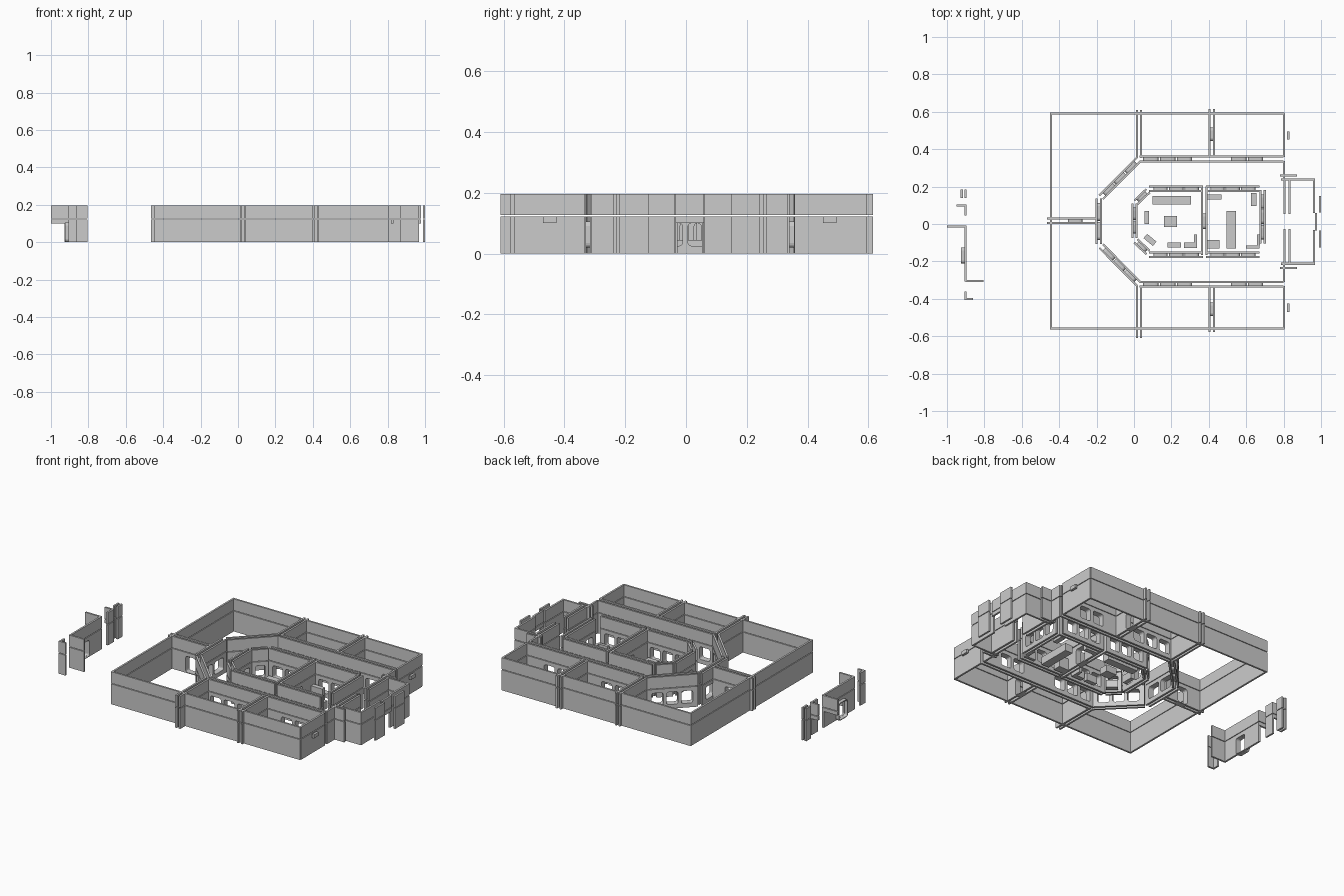
import bpy, bmesh, math
from mathutils import Matrix, Vector

if "Cube" in bpy.data.objects:
    bpy.data.objects.remove(bpy.data.objects["Cube"])

T = 0.011                      # skin thickness
LOW, SPLIT, MID, TOP = 0.0, 0.122, 0.126, 0.195
C = 0.0125                     # plan mirror line


def rounded(x0, x1, z0, z1, r):
    pts = []
    for cx, cz, a in ((x1 - r, z1 - r, 0), (x0 + r, z1 - r, 90),
                      (x0 + r, z0 + r, 180), (x1 - r, z0 + r, 270)):
        for k in range(4):
            t = math.radians(a + 30 * k)
            pts.append((cx + r * math.cos(t), cz + r * math.sin(t)))
    return pts


def sheet(name, p0, p1, loops, thick):
    """Filled 2D outline with holes, stood upright along p0-p1."""
    cu = bpy.data.curves.new(name, 'CURVE')
    cu.dimensions, cu.fill_mode, cu.extrude = '2D', 'BOTH', thick / 2
    for pts in loops:
        sp = cu.splines.new('POLY')
        sp.points.add(len(pts) - 1)
        for p, (x, z) in zip(sp.points, pts):
            p.co = (x, z, 0, 1)
        sp.use_cyclic_u = True
    tmp = bpy.data.objects.new(name + "_tmp", cu)
    bpy.context.collection.objects.link(tmp)
    dg = bpy.context.evaluated_depsgraph_get()
    me = bpy.data.meshes.new_from_object(tmp.evaluated_get(dg))
    bpy.data.objects.remove(tmp)
    d = Vector(p1) - Vector(p0)
    me.transform(Matrix.Translation((p0[0], p0[1], 0))
                 @ Matrix.Rotation(math.atan2(d.y, d.x), 4, 'Z')
                 @ Matrix.Rotation(math.pi / 2, 4, 'X'))
    bm = bmesh.new()
    bm.from_mesh(me)
    bmesh.ops.remove_doubles(bm, verts=bm.verts, dist=1e-5)
    bmesh.ops.recalc_face_normals(bm, faces=bm.faces)
    for f in bm.faces:
        f.smooth = False
    bm.to_mesh(me)
    bm.free()
    bpy.context.collection.objects.link(bpy.data.objects.new(name, me))


def panel(name, p0, p1, z0, z1, holes=()):
    L = (Vector(p1) - Vector(p0)).length
    loops = [[(0, z0), (L, z0), (L, z1), (0, z1)]]
    loops += [rounded(c - w / 2, c + w / 2, a, b, 0.012) for c, w, a, b in holes]
    sheet(name, p0, p1, loops, T)


def wall(name, p0, p1, holes=()):
    panel(name + "_lower", p0, p1, LOW, SPLIT, holes)
    panel(name + "_upper", p0, p1, MID, TOP)


def frames(name, p0, p1, holes, depth):
    for c, w, a, b in holes:
        g = 0.006
        sheet(name + "_frame", p0, p1,
              [rounded(c - w / 2 - g, c + w / 2 + g, max(a - g, 0), b + g, 0.016),
               rounded(c - w / 2, c + w / 2, a, b, 0.012)], depth)


def band(name, p0, p1, gap, holes=()):
    """Two parallel skins with window frames between them."""
    d = (Vector(p1) - Vector(p0)).normalized()
    n = Vector((-d.y, d.x)) * gap / 2
    for k in (-1, 1):
        wall(name, Vector(p0) + n * k, Vector(p1) + n * k, holes)
    frames(name, p0, p1, holes, gap - T)


def windows(L, count, margin=0.02, z0=0.025, z1=0.1):
    step = (L - 2 * margin) / count
    return [(margin + step * (i + 0.5), step - 0.018, z0, z1) for i in range(count)]


def box(name, x0, x1, y0, y1, z1, z0=0, rot=0):
    bm = bmesh.new()
    bmesh.ops.create_cube(bm, size=1)
    me = bpy.data.meshes.new(name)
    bm.to_mesh(me)
    bm.free()
    ob = bpy.data.objects.new(name, me)
    ob.location = ((x0 + x1) / 2, (y0 + y1) / 2, (z0 + z1) / 2)
    ob.scale = (x1 - x0, y1 - y0, z1 - z0)
    ob.rotation_euler.z = math.radians(rot)
    bpy.context.collection.objects.link(ob)


# outer enclosure
wall("outer_left_wall", (-0.443, -0.563), (-0.443, 0.595))
for s, yo, y4 in ((1, 0.59, 0.615), (-1, -0.558, -0.578)):
    Y = lambda d: C + s * d
    wall("outer_side_wall", (-0.443, yo), (0.805, yo))
    wall("outer_end_wall", (0.803, yo), (0.803, Y(0.345)))

    # partitions between the side rooms
    y_end = 0.61 * s
    band("side_partition", (0.027, Y(0.34)), (0.027, y_end), 0.023)
    p0, p1 = (0.416, Y(0.348)), (0.416, y4)
    door = [(0.12, 0.06, 0.004, 0.1)]
    band("door_partition", p0, p1, 0.025, door)

    # long corridor walls with windows
    wins = [(0.06 + 0.09 * i, 0.07, 0.025, 0.1) for i in range(3)]
    wins += [(0.53 + 0.09 * i, 0.07, 0.025, 0.1) for i in range(2)]
    band("corridor_wall", (0.03, Y(0.335)), (0.80, Y(0.335)), 0.025, wins)
    wall("corridor_end_wall", (0.803, Y(0.323)), (0.803, Y(0.23)))

    # slanted corridor wall
    a, b = (-0.176, Y(0.13)), (0.025, Y(0.333))
    band("slanted_wall", a, b, 0.027, windows(0.285, 3))

    # inner chamber walls
    band("chamber_slant", (0.01, Y(0.103)), (0.075, Y(0.165)), 0.025, windows(0.09, 1, 0.01))
    band("chamber_side", (0.08, Y(0.177)), (0.37, Y(0.177)), 0.024, windows(0.29, 3))
    band("chamber_side", (0.385, Y(0.177)), (0.672, Y(0.177)), 0.024, windows(0.287, 3))

    # entrance hall
    wall("entrance_wing", (0.78, Y(0.247)), (0.872, Y(0.247)))
    wall("entrance_side", (0.785, Y(0.225)), (0.968, Y(0.225)))
    band("entrance_inner_wall", (0.818, Y(0.04)), (0.818, Y(0.222)), 0.025)
    wall("entrance_front", (0.963, Y(0.045)), (0.963, Y(0.225)))
    wall("entrance_outer_panel", (0.9945, Y(0.048)), (0.9945, Y(0.138)))
    box("door_header", 0.818, 0.832, Y(0.46) - 0.022, Y(0.46) + 0.022, 0.122, 0.1)

# entrance door surround
panel("entrance_header_lower", (0.972, -0.035), (0.972, 0.06), 0.1, SPLIT)
panel("entrance_header_upper", (0.972, -0.035), (0.972, 0.06), MID, TOP)

# left room partition and corridor end
band("left_partition", (-0.465, 0.018), (-0.2, 0.018), 0.025, [(0.15, 0.065, 0.004, 0.1)])
band("corridor_nose", (-0.188, -0.108), (-0.188, 0.135), 0.024, windows(0.243, 2))

# chamber cross walls
band("chamber_nose", (0.003, -0.075), (0.003, 0.11), 0.022, windows(0.185, 2))
band("chamber_divider", (0.376, -0.165), (0.376, 0.2), 0.024, [(0.18, 0.07, 0.004, 0.1)])
band("chamber_back", (0.688, -0.105), (0.688, 0.182), 0.022, windows(0.287, 3))

# furniture
box("long_counter", 0.10, 0.305, 0.103, 0.15, 0.045)
box("side_console", 0.055, 0.08, 0.0, 0.07, 0.045)
box("small_table", 0.16, 0.23, -0.015, 0.043, 0.04)
box("slanted_desk", 0.053, 0.118, -0.1, -0.07, 0.045, rot=-40)
box("low_cabinet", 0.18, 0.25, -0.125, -0.1, 0.045)
box("corner_desk", 0.268, 0.338, -0.127, -0.1, 0.045)
box("corner_desk_return", 0.32, 0.338, -0.1, -0.057, 0.045)
box("wall_shelf", 0.393, 0.468, 0.13, 0.157, 0.07)
box("storage_unit", 0.393, 0.458, -0.132, -0.085, 0.07)
box("long_table", 0.495, 0.545, -0.132, 0.07, 0.045)
box("rear_desk", 0.6, 0.67, -0.132, -0.115, 0.045)
box("rear_desk_return", 0.657, 0.674, -0.115, -0.057, 0.045)
box("tall_cabinet", 0.625, 0.655, 0.095, 0.165, 0.085)

# detached wall fragments on the left
X = -0.9
for x in (-0.921, X):
    wall("fragment_post", (x, 0.14), (x, 0.185))
wall("fragment_short", (X, 0.045), (X, 0.105))
for xa, y in ((-0.95, 0.1), (-1.0, -0.014)):
    panel("fragment_header_lower", (xa, y), (-0.895, y), 0.1, SPLIT)
    panel("fragment_header_upper", (xa, y), (-0.895, y), MID, TOP)
fdoor = [(0.14, 0.075, 0.004, 0.1)]
wall("fragment_main", (X, -0.308), (X, -0.012), fdoor)
frames("fragment_door", (-0.916, -0.308), (-0.916, -0.012), fdoor, 0.02)
wall("fragment_return", (X, -0.304), (-0.805, -0.304))
wall("fragment_corner", (X, -0.405), (X, -0.36))
wall("fragment_corner_return", (X, -0.4), (-0.86, -0.4))
